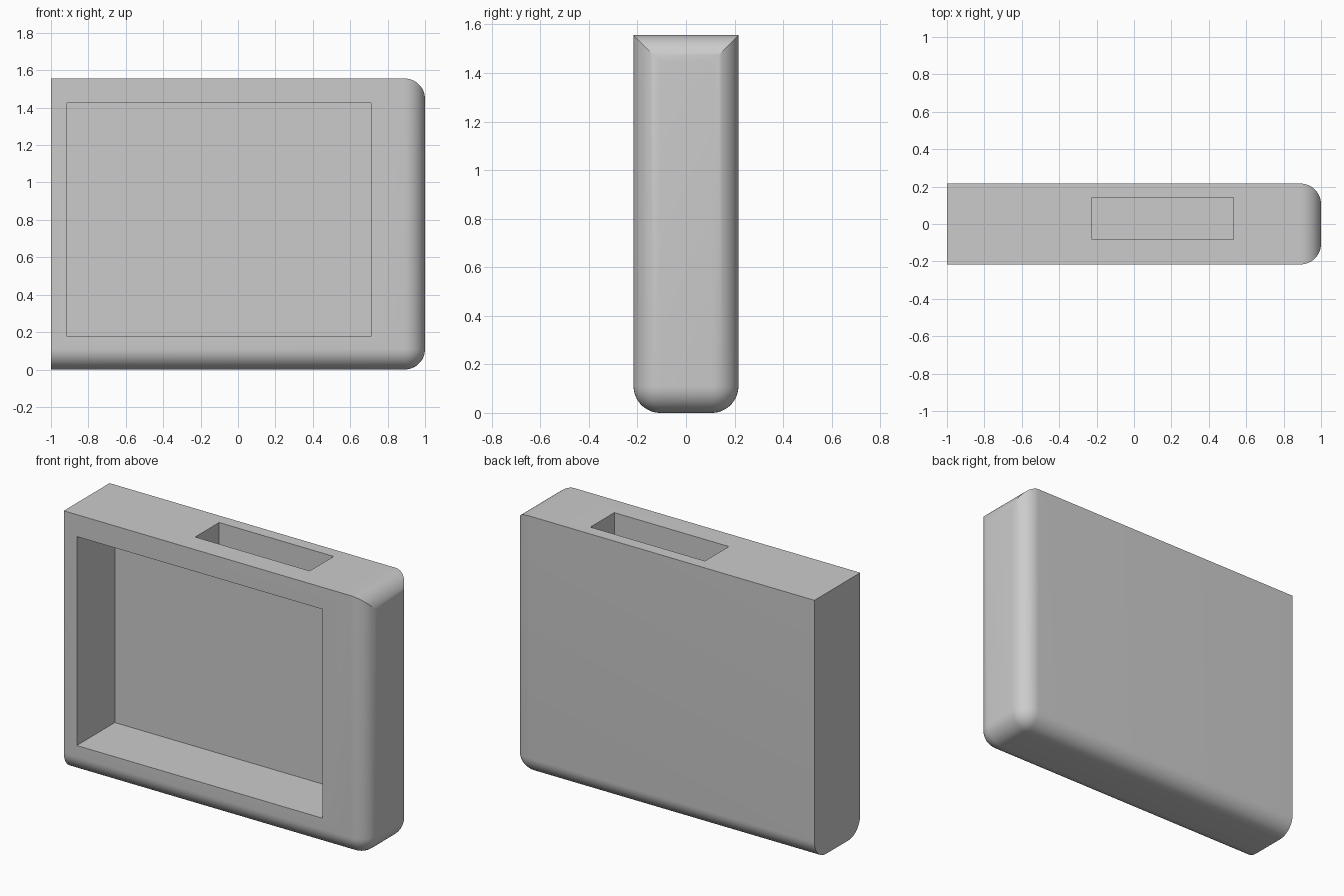
import bpy, bmesh, math
from mathutils import Vector

old = bpy.data.objects.get("Cube")
if old:
    bpy.data.objects.remove(old, do_unlink=True)

HALF_Y, HEIGHT, RADIUS = 0.216, 1.556, 0.11

grey = bpy.data.materials.new("plain_grey")
grey.use_nodes = True
colour = (0.6, 0.6, 0.6, 1)
grey.diffuse_color = colour
grey.node_tree.nodes["Principled BSDF"].inputs["Base Color"].default_value = colour


def box(name, low, high, round_edge=None):
    """Box between two corners; edges accepted by round_edge get rounded."""
    low, high = Vector(low), Vector(high)
    bm = bmesh.new()
    bmesh.ops.create_cube(bm, size=1)
    for v in bm.verts:
        v.co = (low + high) / 2 + v.co * (high - low)
    if round_edge:
        edges = [e for e in bm.edges if round_edge(e)]
        bmesh.ops.bevel(bm, geom=edges, offset=RADIUS, offset_type='OFFSET',
                        segments=12, profile=0.5, affect='EDGES')
    mesh = bpy.data.meshes.new(name)
    bm.to_mesh(mesh)
    bm.free()
    mesh.materials.append(grey)
    obj = bpy.data.objects.new(name, mesh)
    bpy.context.collection.objects.link(obj)
    return obj


def rounded(edge):
    """All edges of the +x end, and the long bottom edges; not the top front and back."""
    a, b = (v.co for v in edge.verts)
    mid = (a + b) / 2
    at_end = mid.x > 0.9
    long_bottom = abs(mid.x) < 0.1 and mid.z < 0.1
    return at_end or long_bottom


# Housing block
housing = box("housing", (-1, -HALF_Y, 0), (1, HALF_Y, HEIGHT), rounded)

# Front recess, and the slot through the top that opens into it
cutters = [
    box("recess_cutter", (-0.914, -0.4, 0.177), (0.711, 0.143, 1.425)),
    box("slot_cutter", (-0.225, -0.083, 1.2), (0.532, 0.143, 1.8)),
]
bpy.context.view_layer.objects.active = housing
for cutter in cutters:
    cutter.hide_render = True
    cut = housing.modifiers.new(cutter.name, 'BOOLEAN')
    cut.operation, cut.solver, cut.object = 'DIFFERENCE', 'EXACT', cutter
    bpy.ops.object.modifier_apply(modifier=cut.name)
for cutter in cutters:
    bpy.data.objects.remove(cutter, do_unlink=True)

# Smooth rounds with crisp corners
bpy.ops.object.select_all(action='DESELECT')
housing.select_set(True)
bpy.ops.object.shade_smooth_by_angle(angle=math.radians(25))
